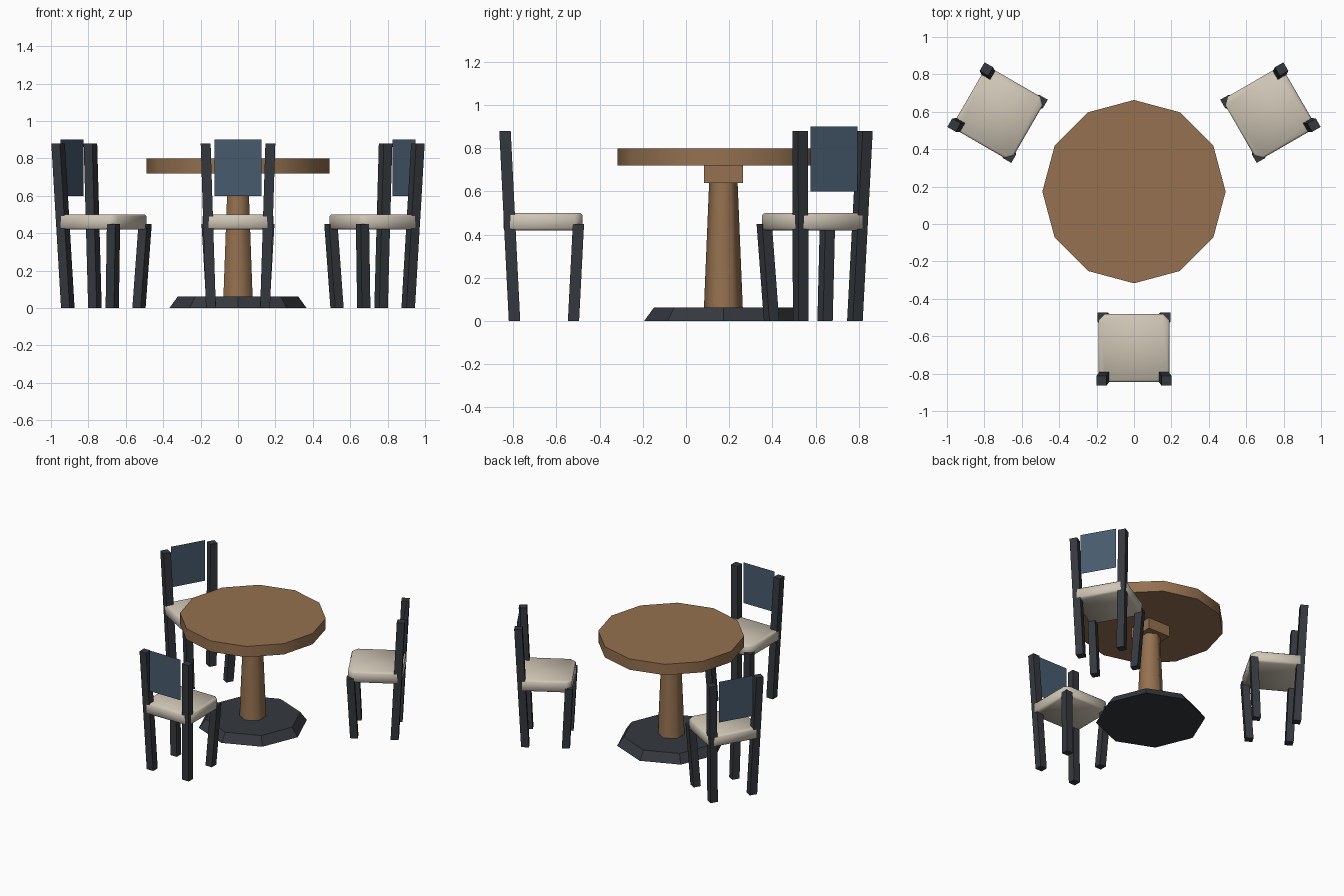
import bpy, bmesh, math
from mathutils import Matrix, Vector

if "Cube" in bpy.data.objects:
    bpy.data.objects.remove(bpy.data.objects["Cube"])

CY = 0.173  # table centre on y


def material(name, rgb):
    m = bpy.data.materials.new(name)
    m.diffuse_color = (*rgb, 1)
    m.use_nodes = True
    m.node_tree.nodes["Principled BSDF"].inputs["Base Color"].default_value = m.diffuse_color
    return m


WOOD = material("wood", (0.30, 0.165, 0.08))
DARK = material("dark_metal", (0.035, 0.040, 0.047))
CREAM = material("cream", (0.62, 0.56, 0.46))
BLUE = material("blue", (0.065, 0.105, 0.155))


def finish(name, bm, mat, angle=None, matrix=None):
    if matrix:
        bm.transform(matrix)
    bmesh.ops.recalc_face_normals(bm, faces=bm.faces)
    me = bpy.data.meshes.new(name)
    bm.to_mesh(me)
    bm.free()
    me.materials.append(mat)
    ob = bpy.data.objects.new(name, me)
    bpy.context.collection.objects.link(ob)
    if angle:
        bpy.ops.object.select_all(action='DESELECT')
        ob.select_set(True)
        bpy.context.view_layer.objects.active = ob
        bpy.ops.object.shade_smooth_by_angle(angle=math.radians(angle))
    return ob


def prism(name, sides, r0, r1, z0, z1, mat, angle=None):
    """Tapered prism around the table axis with a corner facing -y."""
    bm = bmesh.new()
    rings = []
    for r, z in ((r0, z0), (r1, z1)):
        rings.append([bm.verts.new((r * math.sin(t), CY - r * math.cos(t), z))
                      for t in (2 * math.pi * i / sides for i in range(sides))])
    a, b = rings
    for i in range(sides):
        j = (i + 1) % sides
        bm.faces.new((a[i], a[j], b[j], b[i]))
    bm.faces.new(a[::-1])
    bm.faces.new(b)
    return finish(name, bm, mat, angle)


def box(size, centre):
    bm = bmesh.new()
    bmesh.ops.create_cube(bm, size=1, matrix=Matrix.Translation(centre) @ Matrix.Diagonal((*size, 1)))
    return bm


def leg(name, bottom, top, height, width, matrix):
    """Square leg leaning from the bottom centre to the top centre."""
    bm = box((width, width, height), (0, 0, height / 2))
    for v in bm.verts:
        x, y = top if v.co.z > height / 2 else bottom
        v.co += Vector((x, y, 0))
    finish(name, bm, DARK, None, matrix)


# Table
prism("table_top", 12, 0.49, 0.49, 0.72, 0.80, WOOD, 35)
finish("top_block", box((0.18, 0.18, 0.08), (0, CY, 0.68)), WOOD)
prism("column", 6, 0.09, 0.066, 0.06, 0.64, WOOD, 65)
prism("table_foot", 8, 0.367, 0.322, 0.0, 0.062, DARK)


# Three chairs around the table
def chair(index):
    pivot = Matrix.Translation((0, CY, 0))
    m = pivot @ Matrix.Rotation(math.radians(120 * index), 4, 'Z') @ pivot.inverted()
    tag = f"_{index + 1}"

    # Cushion with cut corners and softened rims
    bm = box((0.38, 0.365, 0.08), (0, -0.6625, 0.46))
    upright = [e for e in bm.edges if abs(e.verts[0].co.z - e.verts[1].co.z) > 0.01]
    bmesh.ops.bevel(bm, geom=upright, offset=0.035, segments=1, affect='EDGES')
    rims = [e for e in bm.edges if abs(e.verts[0].co.z - e.verts[1].co.z) < 0.01]
    bmesh.ops.bevel(bm, geom=rims, offset=0.01, segments=1, affect='EDGES')
    finish("seat" + tag, bm, CREAM, 60, m)

    # Legs lean outward as they rise; rear ones carry the back
    for side, label in ((-1, "left"), (1, "right")):
        leg(f"front_leg_{label}{tag}", (side * 0.143, -0.521), (side * 0.169, -0.498), 0.45, 0.052, m)
        leg(f"back_post_{label}{tag}", (side * 0.145, -0.794), (side * 0.173, -0.838), 0.88, 0.053, m)

    # Thin back panel
    bm = bmesh.new()
    bm.faces.new([bm.verts.new((x, -0.852, z))
                  for x, z in ((-0.125, 0.6), (0.125, 0.6), (0.125, 0.9), (-0.125, 0.9))])
    finish("back_panel" + tag, bm, BLUE, None, m)


for i in range(3):
    chair(i)
